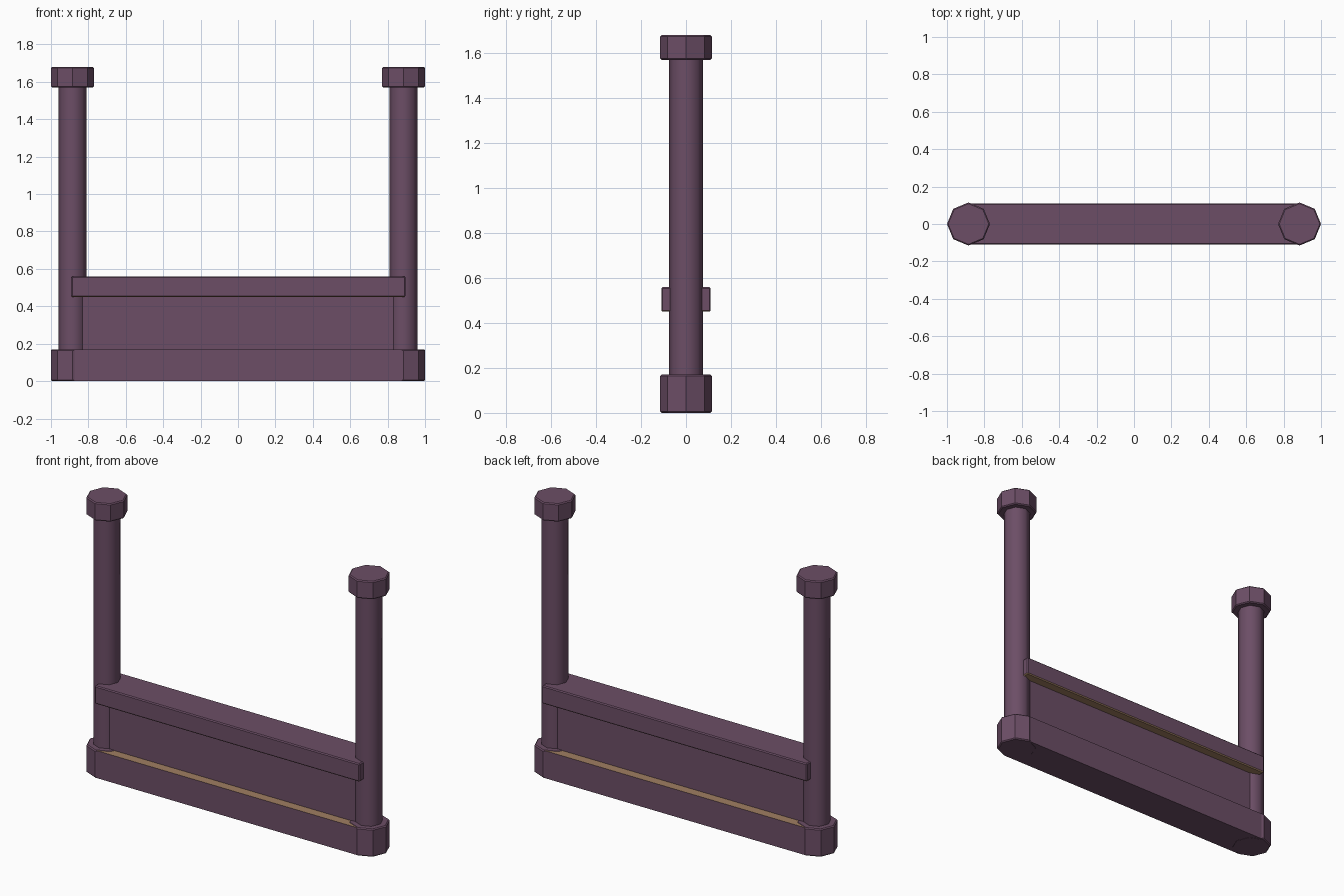
import bpy, bmesh, math
from mathutils import Matrix, Vector

if "Cube" in bpy.data.objects:
    bpy.data.objects.remove(bpy.data.objects["Cube"])


def material(name, rgb):
    m = bpy.data.materials.new(name)
    m.diffuse_color = (*rgb, 1)
    m.use_nodes = True
    m.node_tree.nodes["Principled BSDF"].inputs["Base Color"].default_value = m.diffuse_color
    return m


PURPLE = material("dusty_purple", (0.150, 0.076, 0.133))
TAN = material("tan", (0.35, 0.21, 0.12))


def finish(name, bm, bevel=0.0, smooth=False, tan_side=0):
    # tan_side: +1 paints upward faces tan, -1 paints downward faces tan
    bm.normal_update()
    for f in bm.faces:
        if tan_side and f.normal.z * tan_side > 0.9:
            f.material_index = 1
    me = bpy.data.meshes.new(name)
    bm.to_mesh(me)
    bm.free()
    me.materials.append(PURPLE)
    if tan_side:
        me.materials.append(TAN)
    ob = bpy.data.objects.new(name, me)
    bpy.context.collection.objects.link(ob)
    if bevel:
        mod = ob.modifiers.new("edge_bevel", 'BEVEL')
        mod.width = bevel
        mod.segments = 1
        mod.limit_method = 'ANGLE'
        mod.angle_limit = math.radians(60)
    if smooth:
        bpy.ops.object.select_all(action='DESELECT')
        ob.select_set(True)
        bpy.context.view_layer.objects.active = ob
        bpy.ops.object.shade_smooth_by_angle(angle=math.radians(50))
    return ob


def box(name, x0, x1, half_y, z0, z1, **kw):
    bm = bmesh.new()
    mat = (Matrix.Translation(((x0 + x1) / 2, 0, (z0 + z1) / 2))
           @ Matrix.Diagonal((x1 - x0, 2 * half_y, z1 - z0, 1)))
    bmesh.ops.create_cube(bm, size=1, matrix=mat)
    return finish(name, bm, **kw)


def octagon(name, x, radius, z0, z1, **kw):
    # eight-sided column with corners on the x and y axes
    bm = bmesh.new()
    ring = [bm.verts.new((x + radius * math.cos(i * math.pi / 4),
                          radius * math.sin(i * math.pi / 4), z0)) for i in range(8)]
    face = bm.faces.new(ring)
    top = bmesh.ops.extrude_face_region(bm, geom=[face])["geom"]
    bmesh.ops.translate(bm, vec=Vector((0, 0, z1 - z0)),
                        verts=[g for g in top if isinstance(g, bmesh.types.BMVert)])
    bmesh.ops.recalc_face_normals(bm, faces=bm.faces)
    return finish(name, bm, **kw)


# posts with feet and caps
for side, x in (("left", -0.885), ("right", 0.885)):
    octagon(side + "_foot", x, 0.115, 0, 0.17, bevel=0.006)
    octagon(side + "_post", x, 0.076, 0.16, 1.58, smooth=True)
    octagon(side + "_cap", x, 0.115, 1.57, 1.68, bevel=0.006)

# base beam with tan ledge, panel, and rail with tan underside
box("base_beam", -0.885, 0.885, 0.11, 0.001, 0.168, tan_side=1)
box("panel", -0.87, 0.87, 0.053, 0.15, 0.47)
box("rail", -0.892, 0.896, 0.11, 0.45, 0.56, bevel=0.006, tan_side=-1)
